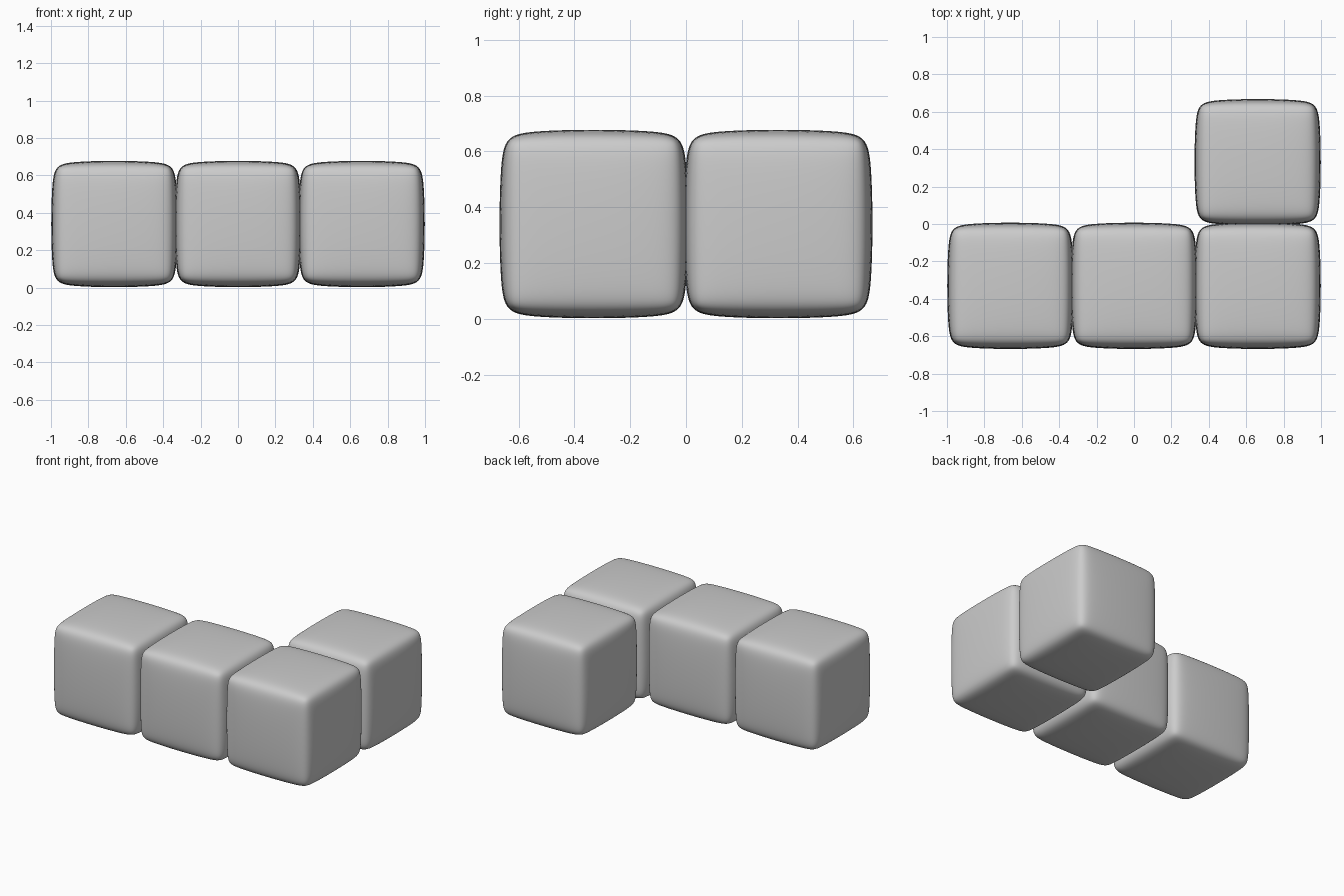
import bpy

if "Cube" in bpy.data.objects:
    bpy.data.objects.remove(bpy.data.objects["Cube"])

HALF = 0.3375     # finished half size of one block
STEP = 0.661      # distance between block centres


def soft_block(name, x, y):
    """Chamfered cube, subdivided into a pillowy block."""
    bpy.ops.mesh.primitive_cube_add(size=2, location=(x, y, 0.34))
    ob = bpy.context.object
    ob.name = name
    bev = ob.modifiers.new("chamfer", "BEVEL")
    bev.width = 0.15
    bev.segments = 1
    bev.limit_method = "NONE"
    sub = ob.modifiers.new("soften", "SUBSURF")
    sub.levels = sub.render_levels = 4
    bpy.ops.object.modifier_apply(modifier=bev.name)
    bpy.ops.object.modifier_apply(modifier=sub.name)
    # Fit the softened shape to the exact block size
    k = HALF / max(v.co.x for v in ob.data.vertices)
    for v in ob.data.vertices:
        v.co *= k
    bpy.ops.object.shade_smooth()
    return ob


# Row of three along the front
for name, i in (("left_block", -1), ("middle_block", 0), ("right_block", 1)):
    soft_block(name, i * STEP, -STEP / 2)

# Single block behind the right end
soft_block("back_block", STEP, STEP / 2)
